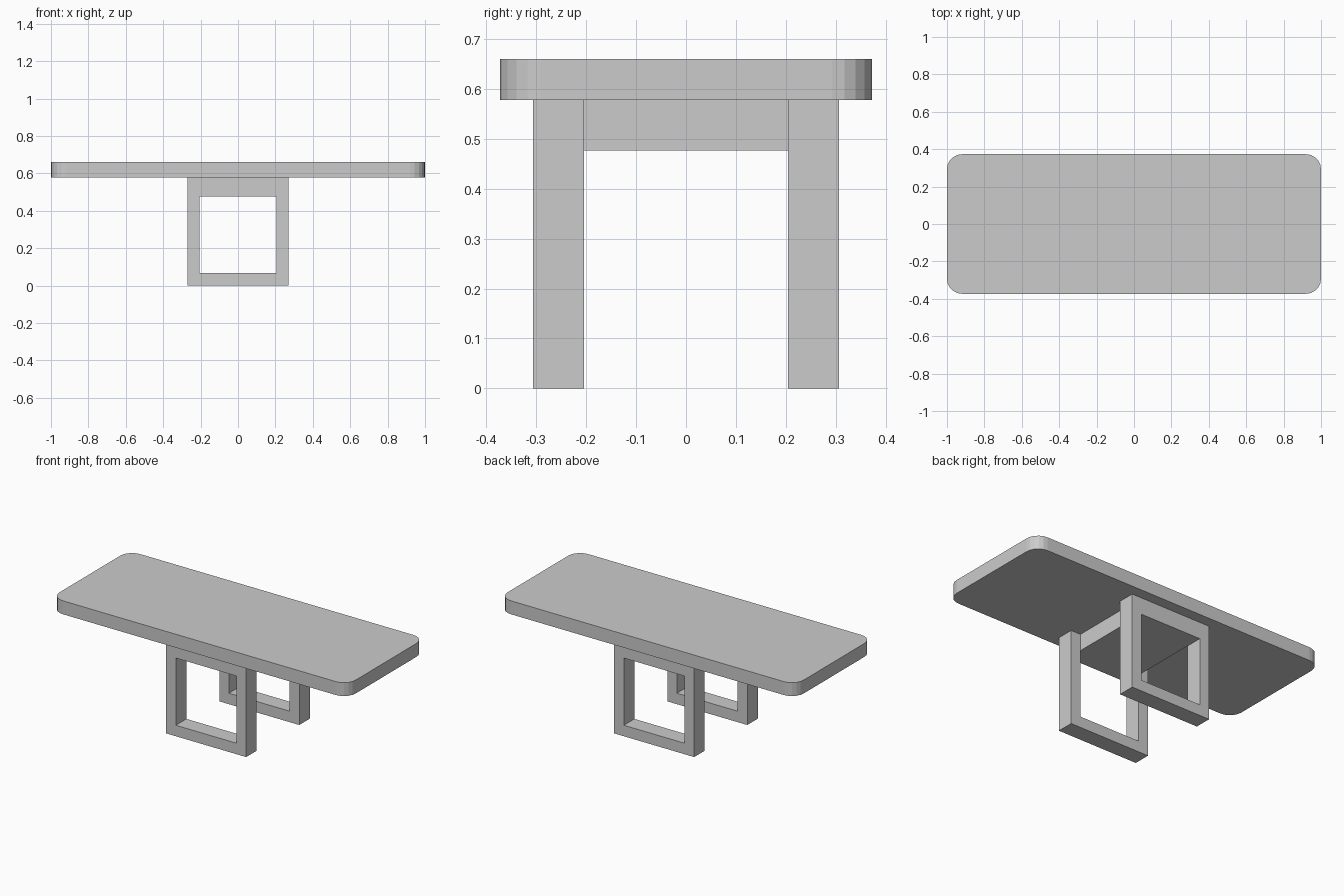
import bpy, bmesh, math

if "Cube" in bpy.data.objects:
    bpy.data.objects.remove(bpy.data.objects["Cube"])

TOP_Z, UNDER_Z = 0.66, 0.578      # tabletop top and underside
HALF_W, HALF_D = 1.0, 0.373       # tabletop half sizes
CORNER_R, CORNER_SEG = 0.08, 5
LEG_X, OPEN_X = 0.27, 0.205       # leg frame outer and opening half widths
LEG_Y0, LEG_Y1 = 0.205, 0.307     # leg frame depth range
OPEN_Z0, OPEN_Z1 = 0.067, 0.477   # opening height range


def make_object(name, bm):
    bmesh.ops.recalc_face_normals(bm, faces=bm.faces)
    mesh = bpy.data.meshes.new(name)
    bm.to_mesh(mesh)
    bm.free()
    obj = bpy.data.objects.new(name, mesh)
    bpy.context.collection.objects.link(obj)
    return obj


def extrude(bm, faces, vec):
    geo = bmesh.ops.extrude_face_region(bm, geom=faces)["geom"]
    verts = [g for g in geo if isinstance(g, bmesh.types.BMVert)]
    bmesh.ops.translate(bm, verts=verts, vec=vec)


def rect(bm, hx, y, z0, z1):
    return [bm.verts.new((x, y, z))
            for x, z in ((-hx, z0), (hx, z0), (hx, z1), (-hx, z1))]


# Tabletop: rounded rectangle outline, extruded up
bm = bmesh.new()
outline = []
for i, (sx, sy) in enumerate(((1, 1), (-1, 1), (-1, -1), (1, -1))):
    for k in range(CORNER_SEG + 1):
        a = math.radians(90) * (i + k / CORNER_SEG)
        outline.append(bm.verts.new((
            sx * (HALF_W - CORNER_R) + CORNER_R * math.cos(a),
            sy * (HALF_D - CORNER_R) + CORNER_R * math.sin(a), UNDER_Z)))
extrude(bm, [bm.faces.new(outline)], (0, 0, TOP_Z - UNDER_Z))
make_object("tabletop", bm)

# Leg frames: rectangular ring extruded in depth, front and back
for name, side in (("front_leg_frame", -1), ("back_leg_frame", 1)):
    bm = bmesh.new()
    outer = rect(bm, LEG_X, side * LEG_Y0, 0, UNDER_Z)
    inner = rect(bm, OPEN_X, side * LEG_Y0, OPEN_Z0, OPEN_Z1)
    ring = [bm.faces.new((outer[i], outer[(i + 1) % 4],
                          inner[(i + 1) % 4], inner[i])) for i in range(4)]
    extrude(bm, ring, (0, side * (LEG_Y1 - LEG_Y0), 0))
    make_object(name, bm)

# Cross beam joining the two frames under the top
bm = bmesh.new()
end = bm.faces.new(rect(bm, OPEN_X, -LEG_Y0, OPEN_Z1, UNDER_Z))
extrude(bm, [end], (0, 2 * LEG_Y0, 0))
make_object("cross_beam", bm)
